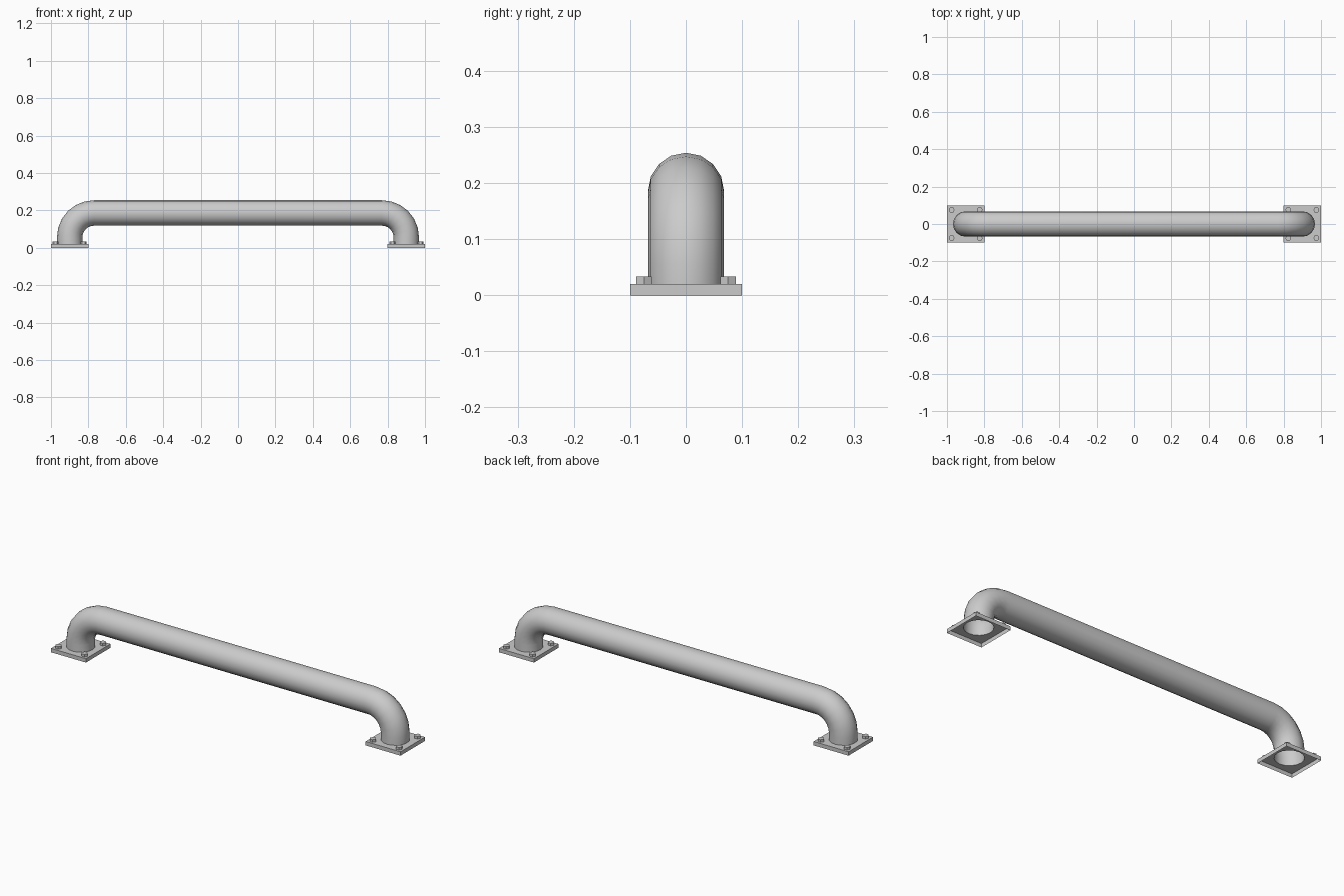
import bpy
import bmesh
from math import cos, sin, pi
from mathutils import Vector, Matrix

cube = bpy.data.objects.get("Cube")
if cube:
    bpy.data.objects.remove(cube)

SIDES = 16          # pipe cross-section
PIPE_R = 0.068
BEND_R = 0.13
BEND_STEPS = 6
LEG_X = 0.9
AXIS_Z = 0.186
PLATE_H = 0.02
PLATE_HALF = 0.1
BOLT_OFF = 0.075

steel = bpy.data.materials.new("grey steel")
steel.use_nodes = True
grey = (0.6, 0.6, 0.6, 1)
steel.diffuse_color = grey
steel.node_tree.nodes["Principled BSDF"].inputs["Base Color"].default_value = grey


def make_object(name, bm, smooth=False):
    mesh = bpy.data.meshes.new(name)
    bm.to_mesh(mesh)
    bm.free()
    mesh.materials.append(steel)
    obj = bpy.data.objects.new(name, mesh)
    bpy.context.collection.objects.link(obj)
    if smooth:
        bpy.ops.object.select_all(action="DESELECT")
        obj.select_set(True)
        bpy.context.view_layer.objects.active = obj
        bpy.ops.object.shade_smooth_by_angle(angle=pi / 4)
    return obj


def ring(bm, centre, outward, radius=PIPE_R):
    """Circle of vertices spanned by an outward direction and the y axis."""
    y_axis = Vector((0, 1, 0))
    return [bm.verts.new(centre + radius * (cos(a) * outward + sin(a) * y_axis))
            for a in (2 * pi * i / SIDES for i in range(SIDES))]


# Hollow handle pipe: two legs, two bends and a straight bar, open at both ends
half = [(Vector((LEG_X, 0, PLATE_H)), Vector((1, 0, 0)))]
bend_centre = Vector((LEG_X - BEND_R, 0, AXIS_Z - BEND_R))
for i in range(BEND_STEPS + 1):
    a = pi / 2 * i / BEND_STEPS
    out = Vector((cos(a), 0, sin(a)))
    half.append((bend_centre + BEND_R * out, out))
flip = Matrix.Diagonal((-1, 1, 1))
path = half + [(flip @ p, flip @ o) for p, o in reversed(half)]

bm = bmesh.new()
rings = [ring(bm, p, o) for p, o in path]
for a, b in zip(rings, rings[1:]):
    for i in range(SIDES):
        j = (i + 1) % SIDES
        bm.faces.new((a[i], a[j], b[j], b[i]))
bmesh.ops.recalc_face_normals(bm, faces=bm.faces)
make_object("handle_pipe", bm, smooth=True)


def mounting_plate(name, x):
    """Square cap, open below, with a round hole where the pipe enters."""
    bm = bmesh.new()
    hole = ring(bm, Vector((x, 0, PLATE_H)), Vector((1, 0, 0)))
    corners = [(1, 1), (-1, 1), (-1, -1), (1, -1)]
    top, low = [[bm.verts.new((x + PLATE_HALF * u, PLATE_HALF * v, z))
                 for u, v in corners] for z in (PLATE_H, 0)]
    edges = [bm.edges.new((loop[i - 1], loop[i]))
             for loop in (hole, top) for i in range(len(loop))]
    bmesh.ops.triangle_fill(bm, use_beauty=True, edges=edges, normal=(0, 0, 1))
    for i in range(4):
        bm.faces.new((top[i - 1], low[i - 1], low[i], top[i]))
    bm.normal_update()
    for f in bm.faces:
        away = f.calc_center_median() - Vector((x, 0, 0))
        if abs(f.normal.z) > 0.5:
            away = Vector((0, 0, 1))
        if f.normal.dot(away) < 0:
            f.normal_flip()
    make_object(name, bm)


def bolt(name, x, y):
    """Hexagonal bolt head resting on the plate."""
    bm = bmesh.new()
    height = 0.013
    bmesh.ops.create_cone(bm, cap_ends=True, segments=6, radius1=0.016,
                          radius2=0.016, depth=height,
                          matrix=Matrix.Translation((x, y, PLATE_H + height / 2))
                          @ Matrix.Rotation(pi / 2, 4, "Z"))
    make_object(name, bm)


# Feet: a plate and four bolts at each end
for side, sx in (("left", 1), ("right", -1)):
    mounting_plate(side + "_mounting_plate", sx * LEG_X)
    for end, ox in (("outer", 1), ("inner", -1)):
        for row, oy in (("front", -1), ("back", 1)):
            bolt(f"{side}_{end}_{row}_bolt",
                 sx * (LEG_X + ox * BOLT_OFF), oy * BOLT_OFF)
